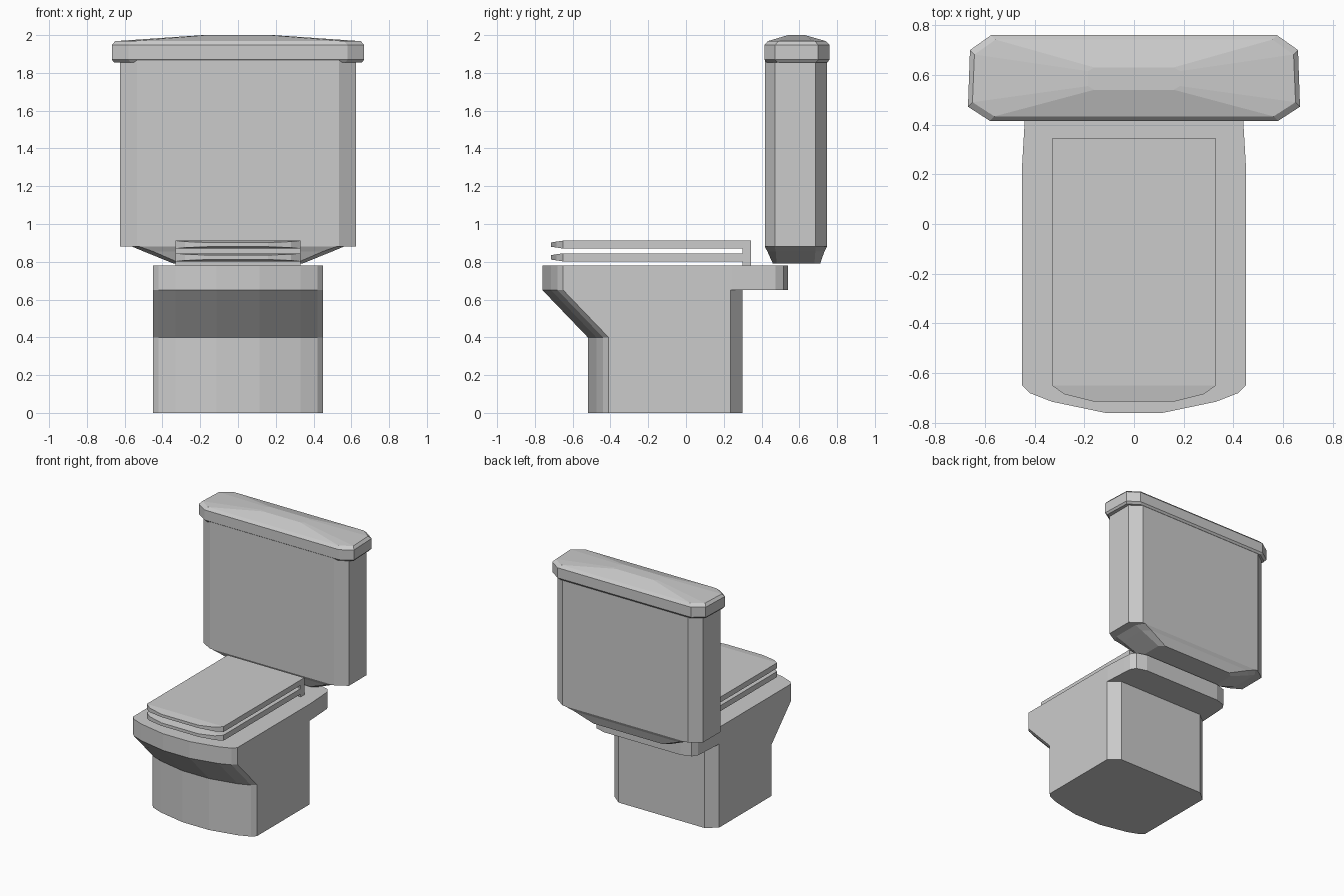
import bpy, bmesh

if "Cube" in bpy.data.objects:
    bpy.data.objects.remove(bpy.data.objects["Cube"])


def mirrored(half):
    """Close a right-hand half outline (front to back) across x = 0."""
    return half + [(-p[0],) + tuple(p[1:]) for p in reversed(half)]


def at(half, z):
    return [(x, y, z) for x, y in half]


def loft(name, halves, crease=None):
    """Skin a stack of mirrored half rings, bottom to top, and cap both ends.
    crease: half-ring index whose mirrored pair is joined across each cap."""
    bm = bmesh.new()
    rings = [[bm.verts.new(p) for p in mirrored(h)] for h in halves]
    n = len(rings[0])
    for lo, hi in zip(rings, rings[1:]):
        for i in range(n):
            j = (i + 1) % n
            bm.faces.new((lo[i], lo[j], hi[j], hi[i]))
    bm.faces.new(rings[0][::-1])
    bm.faces.new(rings[-1])
    if crease is not None:
        for r in (rings[0], rings[-1]):
            bmesh.ops.connect_verts(bm, verts=[r[crease], r[n - 1 - crease]])
    bmesh.ops.recalc_face_normals(bm, faces=bm.faces[:])
    me = bpy.data.meshes.new(name)
    bm.to_mesh(me)
    bm.free()
    ob = bpy.data.objects.new(name, me)
    bpy.context.collection.objects.link(ob)
    return ob


def octagon(fx, fy, sx0, sy0, sx1, sy1, bx, by):
    return [(fx, fy), (sx0, sy0), (sx1, sy1), (bx, by)]


# Bowl: pedestal with overhanging front, and the rim slab
front = [(0.115, -0.76), (0.33, -0.715), (0.42, -0.68), (0.45, -0.65)]
back = [(0.45, 0.235), (0.37, 0.30)]
foot = [(x, y + 0.24) for x, y in front] + back
loft("pedestal", [at(foot, 0), at(foot, 0.40), at(front + back, 0.65)])

rim = front + [(0.45, 0.24), (0.44, 0.41), (0.435, 0.475), (0.41, 0.515), (0.33, 0.54)]
loft("bowl_rim", [at(rim, 0.65), at(rim, 0.78)])


# Seat and cover: thin plates thinning toward a rounded nose
def plate(name, z0, z1):
    outline = [(0.16, -0.715), (0.28, -0.685), (0.33, -0.65), (0.33, 0.345)]

    def ring(z, sign):
        return [(x, y, z + sign * 0.15 * max(0, -0.65 - y)) for x, y in outline]
    loft(name, [ring(z0, 1), ring(z1, -1)], crease=2)


plate("seat", 0.802, 0.845)
plate("seat_cover", 0.87, 0.912)

# Hinge block joining seat and cover to the bowl
hinge = [(0.33, 0.30), (0.33, 0.345)]
loft("hinge_block", [at(hinge, 0.78), at(hinge, 0.911)])

# Tank with tapered underside
tank = octagon(0.535, 0.417, 0.625, 0.47, 0.625, 0.685, 0.54, 0.746)
loft("tank", [
    at(octagon(0.30, 0.46, 0.34, 0.48, 0.34, 0.68, 0.30, 0.71), 0.79),
    at(octagon(0.45, 0.431, 0.50, 0.475, 0.50, 0.685, 0.45, 0.733), 0.855),
    at(octagon(0.52, 0.417, 0.56, 0.47, 0.56, 0.685, 0.52, 0.746), 0.88),
    at(tank, 0.88),
    at(tank, 1.87),
])

# Tank lid with a low hipped top
lid = octagon(0.58, 0.415, 0.668, 0.472, 0.66, 0.70, 0.575, 0.76)


def inset(d):
    cy = 0.5875
    return [(x - d, y + (d if y < cy else -d)) for x, y in lid]


loft("tank_lid", [
    at(inset(0.012), 1.855),
    at(lid, 1.87),
    at(lid, 1.948),
    at(inset(0.018), 1.968),
    at(octagon(0.16, 0.54, 0.185, 0.555, 0.185, 0.615, 0.16, 0.63), 2.0),
])
